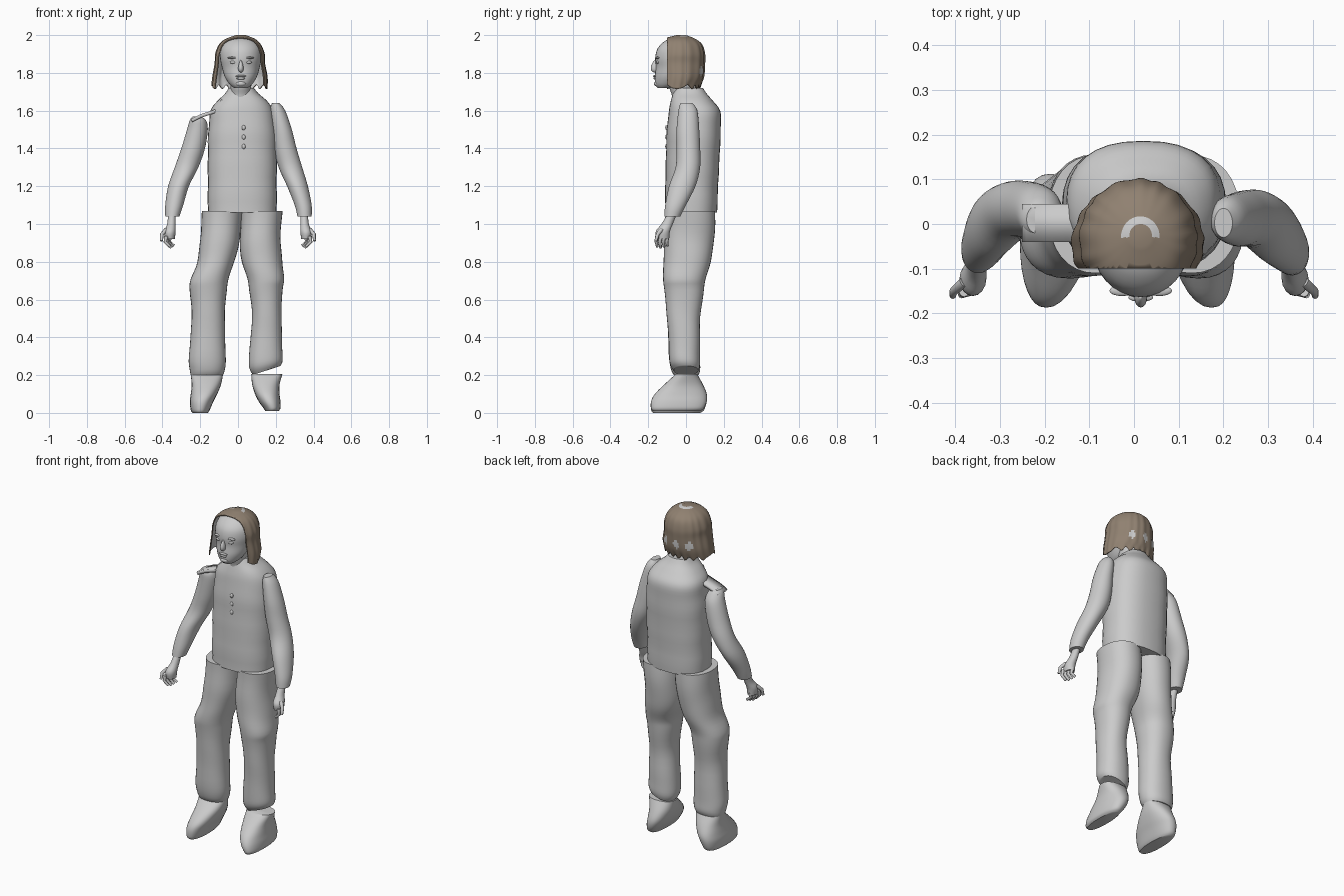
import bpy
import bmesh
import math
from mathutils import Vector

if "Cube" in bpy.data.objects:
    bpy.data.objects.remove(bpy.data.objects["Cube"])


def make_material(name, colour):
    mat = bpy.data.materials.new(name)
    mat.use_nodes = True
    mat.diffuse_color = (*colour, 1)
    mat.node_tree.nodes["Principled BSDF"].inputs["Base Color"].default_value = (*colour, 1)
    return mat


grey = make_material("plain grey", (0.6, 0.6, 0.6))
brown = make_material("hair brown", (0.28, 0.22, 0.165))


def finish(name, bm, mats=(grey,), angle=45):
    """Turn a bmesh into a smooth shaded object."""
    bmesh.ops.recalc_face_normals(bm, faces=bm.faces)
    mesh = bpy.data.meshes.new(name)
    bm.to_mesh(mesh)
    bm.free()
    for mat in mats:
        mesh.materials.append(mat)
    obj = bpy.data.objects.new(name, mesh)
    bpy.context.collection.objects.link(obj)
    bpy.ops.object.select_all(action="DESELECT")
    bpy.context.view_layer.objects.active = obj
    obj.select_set(True)
    bpy.ops.object.shade_smooth_by_angle(angle=math.radians(angle))
    return obj


def spline(rows, steps):
    """Pass a smooth curve through rows of numbers."""
    rows = [Vector(row) for row in rows]
    result = []
    for i in range(len(rows) - 1):
        a, b, c, d = (rows[min(max(i + k, 0), len(rows) - 1)] for k in (-1, 0, 1, 2))
        for s in range(steps):
            t = s / steps
            result.append(b + (c - a) * t / 2 + (a * 2 - b * 5 + c * 4 - d) * t * t / 2
                          + (b * 3 - a - c * 3 + d) * t ** 3 / 2)
    return result + [rows[-1]]


def loft(rows, power=2.0, sides=32, steps=4, ripple=None, tilt=None, caps=(True, True)):
    """Skin oval rings given in hundredths as z, left, right, front, back."""
    bm = bmesh.new()
    rings = []
    for z, x0, x1, y0, y1 in spline(rows, steps):
        ring = []
        for k in range(sides):
            angle = math.tau * k / sides
            c, s = math.cos(angle), math.sin(angle)
            c = math.copysign(abs(c) ** (2 / power), c)
            s = math.copysign(abs(s) ** (2 / power), s)
            grow = 1 + (ripple(angle, z) if ripple else 0)
            x = (x0 + x1) / 2 + c * (x1 - x0) / 2 * grow
            y = (y0 + y1) / 2 + s * (y1 - y0) / 2 * grow
            lift = tilt(c, z) if tilt else 0
            ring.append(bm.verts.new(Vector((x, y, z + lift)) / 100))
        rings.append(ring)
    for low, high in zip(rings, rings[1:]):
        for k in range(sides):
            n = (k + 1) % sides
            bm.faces.new((low[k], low[n], high[n], high[k]))
    for ring, wanted in zip((rings[0], rings[-1]), caps):
        if wanted:
            bm.faces.new(ring)
    return bm


def blob(name, centre, size, tip=1.0):
    """Ellipsoid in hundredths, optionally narrowed toward its top."""
    bm = bmesh.new()
    bmesh.ops.create_uvsphere(bm, u_segments=16, v_segments=10, radius=1)
    for v in bm.verts:
        pinch = 1 + (tip - 1) * (v.co.z + 1) / 2
        v.co = Vector((v.co.x * size[0] * pinch, v.co.y * size[1] * pinch, v.co.z * size[2]))
        v.co = (v.co + Vector(centre)) / 100
    return finish(name, bm)


def finger(name, path, radius):
    """Round tapering digit along a path in hundredths."""
    curve = bpy.data.curves.new(name, "CURVE")
    curve.dimensions = "3D"
    curve.bevel_depth = radius / 100
    curve.bevel_resolution = 2
    curve.use_fill_caps = True
    line = curve.splines.new("POLY")
    line.points.add(len(path) - 1)
    for i, (point, co) in enumerate(zip(line.points, path)):
        point.co = (*(Vector(co) / 100), 1)
        point.radius = 1 - 0.35 * i / (len(path) - 1)
    curve.materials.append(grey)
    line.use_smooth = True
    bpy.context.collection.objects.link(bpy.data.objects.new(name, curve))


def folds(angle, z):
    return 0.012 * math.sin(z / 3.2 + 2 * math.sin(angle))


# Torso with raised collar
finish("torso", loft([
    (106, -16, 20.5, -11, 16.5), (120, -16, 20.5, -11, 17), (140, -16, 20.5, -10.5, 18),
    (152, -15.5, 20, -10, 18.5), (160, -14.5, 18.5, -9, 18), (165, -11, 15.5, -8, 14.5),
    (169, -7, 11, -7, 11), (172, -5, 8.5, -6, 9)], power=2.4,
    ripple=lambda a, z: 0.008 * math.sin(z / 2.5 + math.sin(a))))
for i in range(3):
    blob("chest_button", (3, -10.3, 141 + 5 * i), (1, 0.7, 1.3))

# Trouser legs, the left one with a slanted hem
finish("right_trouser_leg", loft([
    (20, -25, -8, -6.5, 6.5), (23, -25.5, -7, -8, 7.5), (30, -26, -6.5, -9, 7.5),
    (50, -24.5, -7, -10, 7.5), (65, -25.5, -6, -11.5, 9.5), (71, -25, -5, -12, 10.5),
    (80, -21.5, -2, -12, 13), (92, -20, 1, -11.5, 15), (107, -19, 2.2, -11, 15.5)],
    power=2.2, ripple=folds))
finish("left_trouser_leg", loft([
    (22.5, 8, 22.5, -6.5, 6.5), (26, 6, 23.5, -8.5, 7.5), (34, 6, 23.5, -9, 7.5),
    (50, 7.5, 23, -10, 7.5), (65, 6, 23.5, -11.5, 9.5), (71, 5, 24.5, -12, 10.5),
    (80, 2, 23.5, -12, 13), (92, 1, 22.5, -11.5, 15), (107, 2, 23.5, -11, 15.5)],
    power=2.2, ripple=folds, tilt=lambda c, z: 2.5 * c * max(0, 1 - (z - 22) / 12)))

# Shoes
finish("right_shoe", loft([
    (0, -24, -16, -17.5, 7.5), (1.5, -25, -15, -18.5, 9.5), (6, -25.5, -13, -18.5, 11),
    (10, -25, -11, -16.5, 11), (15, -24.5, -9, -11.5, 9), (20, -25, -8, -5.5, 6)], power=2.3))
finish("left_shoe", loft([
    (1, 14.5, 21.5, -17.5, 7.5), (2.5, 13.5, 22.5, -18.5, 9.5), (6, 11, 22.5, -18.5, 11),
    (10, 9, 22, -16.5, 11), (15, 7.5, 22, -11.5, 9), (20.5, 7, 23.5, -5.5, 6)], power=2.3))

# Sleeves
finish("left_sleeve", loft([
    (104, 31.5, 39, -11.5, -3), (110, 30, 39, -11, 0), (120, 26, 37, -9, 5),
    (130, 21.5, 34, -5.5, 7.5), (140, 19, 31, -5, 7.5), (150, 18, 28.5, -5, 7),
    (160, 17, 25, -4, 6), (164, 18, 22, -3, 3.5)]))
finish("right_sleeve", loft([
    (104, -38.5, -31, -11, -2), (110, -38.5, -29, -10, 1), (120, -37, -26, -7.5, 7),
    (130, -33.5, -21, -3.5, 9.5), (140, -30, -17.5, -3, 9.5), (150, -27, -16, -3, 8.5),
    (155, -25.5, -17, -3, 6), (157, -24, -20, -2, 4)]))

# Torn cloth strap bridging the right shoulder
bm = bmesh.new()
rail = [[bm.verts.new(Vector((x, y, z)) / 100) for y in (-4, 4.5)] for x, z in
        spline([(-25, 155.5), (-20, 158), (-14, 160), (-11, 161.5), (-9, 166)], 4)]
for (a, b), (c, d) in zip(rail, rail[1:]):
    bm.faces.new((a, b, d, c))
strap = finish("shoulder_strap", bm)
solid = strap.modifiers.new("thickness", "SOLIDIFY")
solid.thickness = 0.018

# Hands
for side, sign in (("left", 1), ("right", -1)):
    finish(side + "_hand", loft([
        (92, *sorted((33.5 * sign, 38.5 * sign)), -15.5, -9),
        (96, *sorted((33 * sign, 39 * sign)), -16, -8.5),
        (100, *sorted((33 * sign, 37.5 * sign)), -13, -7),
        (105, *sorted((33 * sign, 37 * sign)), -10, -5)], sides=16))
    for i in range(4):
        y = -15.2 + 1.8 * i
        x = 38 - 0.7 * i
        finger(f"{side}_finger", [(x * sign, y, 93.5), ((x + 0.5) * sign, y - 0.5, 90.5),
                                  ((x - 2) * sign, y, 87.5 + 0.5 * abs(i - 1))], 1.1)
    finger(side + "_thumb", [(38 * sign, -13, 97), (40.3 * sign, -15, 94.5),
                             (40.5 * sign, -16, 91)], 1.2)

# Neck and head
finish("neck", loft([(162, -5, 8, -7.5, 5), (168, -4, 7, -7.5, 4), (173, -4, 7, -9, 4),
                     (180, -5, 8, -9, 5)]))
finish("head", loft([
    (172, -2, 5, -15, -8), (174, -4.5, 7.5, -16.3, -2), (178, -7, 10, -16.5, 2),
    (183, -8.5, 11.5, -16, 6), (188, -9.5, 12.5, -16.3, 8), (193, -9, 12, -15, 7.5),
    (197, -6, 9, -11, 4), (199, -1, 4, -6, -1)]))

# Face relief
blob("nose", (1.5, -16.4, 183.5), (1.9, 3, 3.3), tip=0.4)
blob("upper_lip", (1.5, -16.4, 178.3), (2.8, 1, 0.6))
blob("lower_lip", (1.5, -16.3, 177.1), (2.3, 1, 0.7))
blob("chin", (1.5, -15, 174.3), (2.8, 2, 1.6))
for sign in (-1, 1):
    blob("eyelid", (1.5 + 4 * sign, -14.9, 185.6), (1.8, 0.9, 0.8))
    blob("brow", (1.5 + 4.2 * sign, -14.9, 188), (2.8, 1.2, 0.6))

# Bobbed hair shell, open at the face, with grey lining
bm = loft([
    (172.5, -14, 15.5, -17, 7.5), (178, -13.5, 15.5, -17, 9.5), (185, -12.3, 14.2, -17.5, 10),
    (190, -12, 14, -17, 10), (195, -10, 12, -15.5, 8.5), (198, -6.5, 9, -12, 5),
    (200, -1, 4, -5, 0)], sides=96, steps=5, caps=(False, True),
    ripple=lambda a, z: 0.014 * math.sin(a * 17 + math.sin(a * 5)) * min(1, (200 - z) / 6),
    tilt=lambda c, z: math.sin(c * 23) * max(0, (177 - z) / 4))
bmesh.ops.bisect_plane(bm, geom=bm.verts[:] + bm.edges[:] + bm.faces[:],
                       plane_co=(0, -0.1, 0), plane_no=(0, 1, 0), clear_inner=True)
hair = finish("hair", bm, (brown, grey), angle=60)
# Bare patches at the back and a thin arc on the crown
for face in hair.data.polygons:
    x, y, z = face.center
    turn = math.degrees(math.atan2(y, x - 0.015))
    back = any(abs(turn - at) < 13 - 400 * abs(z - 1.81) for at in (52, 100, 140))
    away = math.hypot(x - 0.015, y + 0.025)
    if back or (z > 1.985 and 0.028 < away < 0.042 and y > -0.03):
        face.material_index = 1
shell = hair.modifiers.new("thickness", "SOLIDIFY")
shell.thickness = 0.006
shell.material_offset = 1
